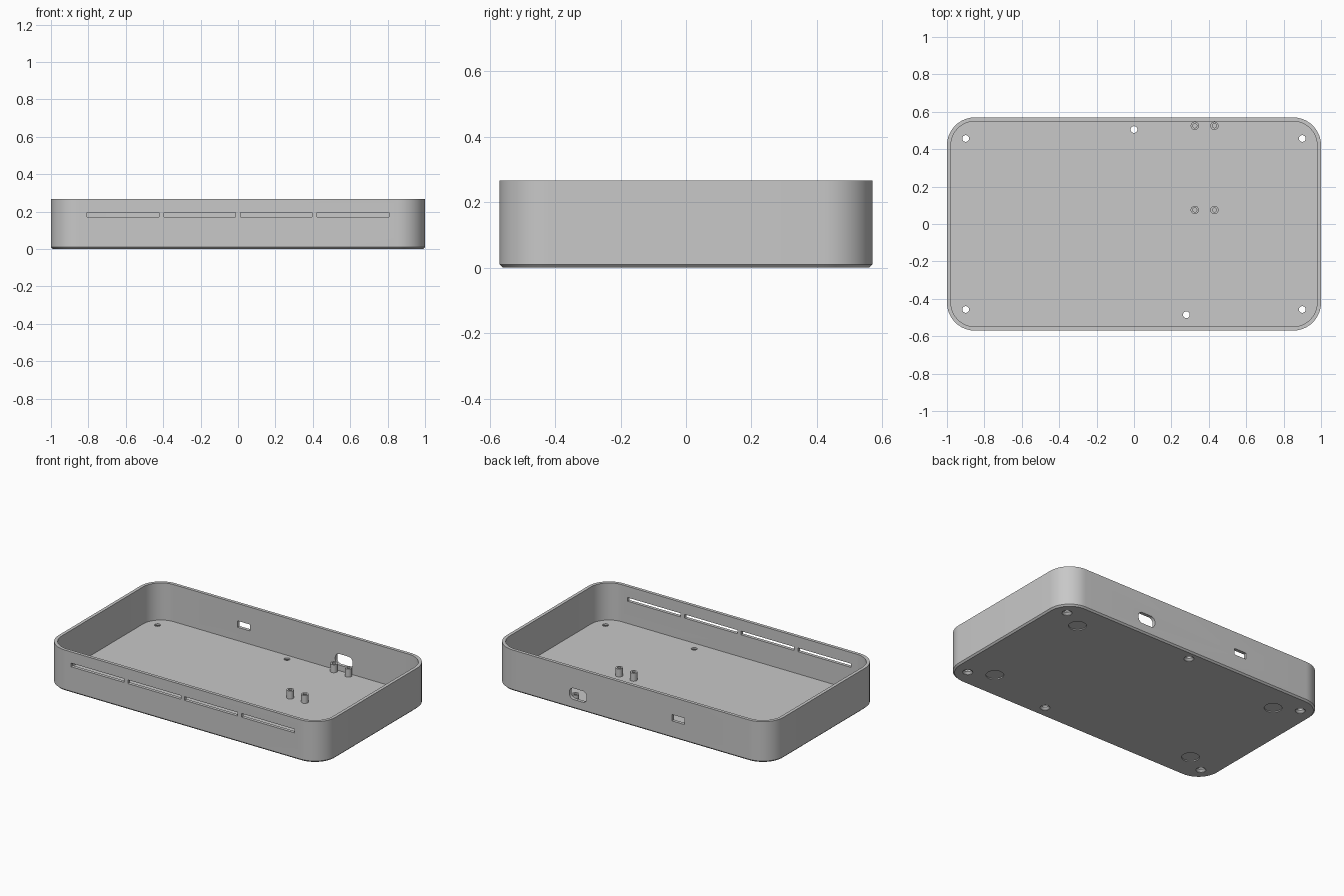
import bpy, bmesh, math
from mathutils import Vector

cube = bpy.data.objects.get("Cube")
if cube:
    bpy.data.objects.remove(cube, do_unlink=True)

LENGTH, DEPTH, HEIGHT = 2.0, 1.14, 0.267
WALL, FLOOR, CORNER, CHAMFER = 0.021, 0.025, 0.15, 0.01

grey = bpy.data.materials.new("light grey plastic")
grey.use_nodes = True
grey.diffuse_color = (0.58, 0.58, 0.58, 1)
grey.node_tree.nodes["Principled BSDF"].inputs["Base Color"].default_value = (0.58, 0.58, 0.58, 1)


def outline(w, h, r, steps=8):
    """Rounded rectangle as 2D points; r = 0 gives sharp corners."""
    if r == 0:
        steps = 0
    pts = []
    for i, (sx, sy) in enumerate([(1, 1), (-1, 1), (-1, -1), (1, -1)]):
        for k in range(steps + 1):
            a = math.pi / 2 * (i + (k / steps if steps else 0))
            pts.append((sx * (w / 2 - r) + r * math.cos(a),
                        sy * (h / 2 - r) + r * math.sin(a)))
    return pts


def loft(bm, loops):
    """Skin a row of equal loops and cap both ends."""
    rings = [[bm.verts.new(p) for p in loop] for loop in loops]
    n = len(rings[0])
    for a, b in zip(rings, rings[1:]):
        for i in range(n):
            j = (i + 1) % n
            bm.faces.new((a[i], a[j], b[j], b[i]))
    bm.faces.new(rings[0])
    bm.faces.new(rings[-1])


def round_part(bm, x, y, profile):
    """Turned part from (radius, z) pairs."""
    loops = []
    for r, z in profile:
        ring = [(math.cos(t * math.pi / 16), math.sin(t * math.pi / 16)) for t in range(32)]
        loops.append([(x + r * c, y + r * s, z) for c, s in ring])
    loft(bm, loops)


def wall_cut(bm, x, z, w, h, r, side):
    """Opening through the front (-1) or back (1) wall."""
    wall_y = side * (DEPTH / 2 - WALL / 2)
    loft(bm, [[(x + u, wall_y + d, z + v) for u, v in outline(w, h, r)]
              for d in (-0.03, 0.03)])


def finish(bm, name):
    bmesh.ops.remove_doubles(bm, verts=bm.verts, dist=1e-6)
    bmesh.ops.recalc_face_normals(bm, faces=bm.faces)
    mesh = bpy.data.meshes.new(name)
    bm.to_mesh(mesh)
    bm.free()
    mesh.materials.append(grey)
    ob = bpy.data.objects.new(name, mesh)
    bpy.context.collection.objects.link(ob)
    return ob


def smooth(ob):
    bpy.ops.object.select_all(action='DESELECT')
    ob.select_set(True)
    bpy.context.view_layer.objects.active = ob
    bpy.ops.object.shade_smooth_by_angle(angle=math.radians(30))


# Open tray: chamfered base, outer wall, rim, inner wall, floor
bm = bmesh.new()
loft(bm, [[(u, v, z) for u, v in outline(LENGTH - 2 * i, DEPTH - 2 * i, CORNER - i, 16)]
          for i, z in [(CHAMFER, 0), (0, CHAMFER), (0, HEIGHT), (WALL, HEIGHT), (WALL, FLOOR)]])
tray = finish(bm, "tray")

bm = bmesh.new()
# Vent slots along the front
for i in range(4):
    wall_cut(bm, (i - 1.5) * 0.41, 0.182, 0.383, 0.024, 0, -1)
# Cable openings in the back
wall_cut(bm, 0.38, 0.098, 0.125, 0.073, 0.03, 1)
wall_cut(bm, -0.343, 0.133, 0.09, 0.042, 0, 1)
# Countersunk screw holes
screws = [(sx * 0.9, y) for sx in (-1, 1) for y in (-0.457, 0.457)]
for x, y in screws + [(0, 0.505), (0.28, -0.485)]:
    round_part(bm, x, y, [(0.03, -0.01), (0.03, 0.002), (0.018, 0.014), (0.018, 0.04)])
# Shallow recesses for stick-on feet
for sx in (-1, 1):
    for sy in (-1, 1):
        round_part(bm, sx * 0.755, sy * 0.38, [(0.053, -0.01), (0.053, 0.007)])
cutter = finish(bm, "opening_cutter")
cutter.hide_render = True
cutter.hide_set(True)

# Cut the openings and keep the result as plain mesh
cut = tray.modifiers.new("openings", 'BOOLEAN')
cut.operation = 'DIFFERENCE'
cut.solver = 'EXACT'
cut.object = cutter
bpy.context.view_layer.update()
result = bpy.data.meshes.new_from_object(tray.evaluated_get(bpy.context.evaluated_depsgraph_get()))
tray.modifiers.clear()
tray.data = result
bpy.data.objects.remove(cutter, do_unlink=True)
smooth(tray)

# Hollow board standoffs
for row, y in (("front", 0.075), ("back", 0.525)):
    for side, x in (("right", 0.325), ("left", 0.43)):
        bm = bmesh.new()
        round_part(bm, x, y, [(0.022, FLOOR - 0.003), (0.022, 0.077), (0.011, 0.077), (0.011, 0.03)])
        smooth(finish(bm, f"{row}_{side}_standoff"))
